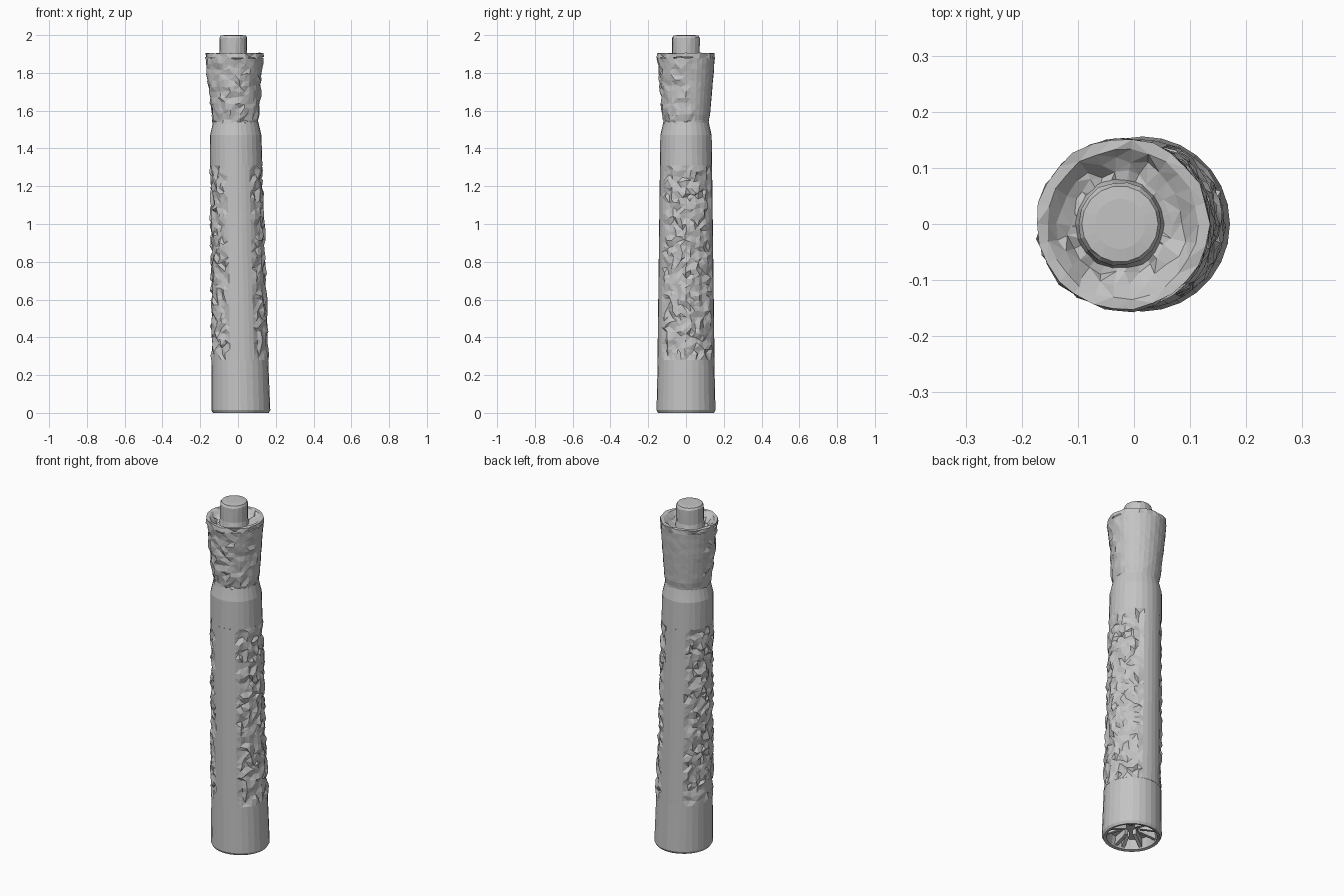
import bpy, bmesh, math, random

if "Cube" in bpy.data.objects:
    bpy.data.objects.remove(bpy.data.objects["Cube"])

random.seed(7)
metal = bpy.data.materials.new("worn grey metal")
metal.diffuse_color = (0.55, 0.55, 0.55, 1)
metal.use_nodes = True
metal.node_tree.nodes["Principled BSDF"].inputs["Base Color"].default_value = metal.diffuse_color


def add_object(name, bm):
    bmesh.ops.triangulate(bm, faces=bm.faces[:], quad_method='SHORT_EDGE')
    mesh = bpy.data.meshes.new(name)
    bm.to_mesh(mesh)
    bm.free()
    mesh.materials.append(metal)
    ob = bpy.data.objects.new(name, mesh)
    bpy.context.collection.objects.link(ob)
    return ob


def loft(name, rings, sides=28, rough=None, cap_end=False, cap_start=False):
    """Rings are (z, centre x, radius); rough(angle, z) gives the dent size."""
    bm = bmesh.new()
    loops = []
    for z, cx, r in rings:
        loop = []
        for i in range(sides):
            a = 2 * math.pi * i / sides
            k = rough(a, z) if rough else 0
            rr = r + k * random.uniform(-1.2, 0.7)
            b = a + k * random.uniform(-5, 5)
            zz = z + k * random.uniform(-1, 1)
            loop.append(bm.verts.new((cx + rr * math.cos(b), rr * math.sin(b), zz)))
        loops.append(loop)
    for lo, hi in zip(loops, loops[1:]):
        for i in range(sides):
            j = (i + 1) % sides
            bm.faces.new((lo[i], lo[j], hi[j], hi[i]))
    if cap_end:
        bm.faces.new(loops[-1])
    if cap_start:
        bm.faces.new(loops[0][::-1])
    return add_object(name, bm)


def between(rings, steps):
    """Evenly spaced rings between two end rings."""
    a, b = rings
    return [tuple(p + (q - p) * t / steps for p, q in zip(a, b)) for t in range(steps + 1)]


# Smooth sleeve at the foot, with an open hollow underneath
loft("base_sleeve", [(0.07, 0.015, 0.05), (0.06, 0.015, 0.122), (0.004, 0.015, 0.132),
                     (0.0, 0.015, 0.148), (0.014, 0.015, 0.156), (0.28, 0.01, 0.15)],
     cap_start=True)

# Small ribs in the hollow
bm = bmesh.new()
for n in range(9):
    a = 2 * math.pi * n / 9 + random.uniform(-0.2, 0.2)
    start, end = random.uniform(0.03, 0.06), 0.128
    pts = []
    for r, z in ((start, 0.07), (end, 0.07), (end, 0.012), (start, 0.04)):
        for side in (-0.009, 0.009):
            pts.append(bm.verts.new((0.015 + r * math.cos(a) - side * math.sin(a),
                                     r * math.sin(a) + side * math.cos(a), z)))
    bmesh.ops.convex_hull(bm, input=pts)
add_object("base_ribs", bm)


# Grip with rough strips on its left and right sides
def grip_rough(a, z):
    return 0.010 if abs(math.cos(a)) > 0.5 and 0.3 < z < 1.29 else 0


loft("grip", between([(0.28, 0.01, 0.151), (1.31, -0.009, 0.138)], 36), 36, grip_rough)

# Smooth upper shaft narrowing to the neck
loft("upper_shaft", [(1.31, -0.009, 0.138), (1.47, -0.012, 0.136),
                     (1.50, -0.012, 0.129), (1.54, -0.012, 0.12)])


# Flared head, rough at the front
def head_rough(a, z):
    return 0.007 if math.sin(a) < 0.25 and z < 1.885 else 0.001


loft("flared_head", [(1.53, -0.012, 0.12), (1.55, -0.013, 0.122)]
     + between([(1.58, -0.014, 0.128), (1.70, -0.017, 0.138)], 4)
     + between([(1.73, -0.018, 0.141), (1.88, -0.02, 0.153)], 5), 32, head_rough)

# Uneven rim and shallow recess on top of the head
loft("head_rim", [(1.88, -0.02, 0.153), (1.904, -0.02, 0.154), (1.903, -0.02, 0.135),
                  (1.880, -0.022, 0.115), (1.868, -0.024, 0.092), (1.868, -0.025, 0.06)],
     26, lambda a, z: 0.008 if z < 1.879 or z == 1.880 else 0.003, cap_end=True)

# Round end knob
loft("end_knob", [(1.86, -0.025, 0.082), (1.90, -0.025, 0.074), (1.985, -0.025, 0.075),
                  (1.997, -0.025, 0.068), (2.0, -0.025, 0.045)],
     18, lambda a, z: 0.002 if z < 1.99 else 0, cap_end=True)
